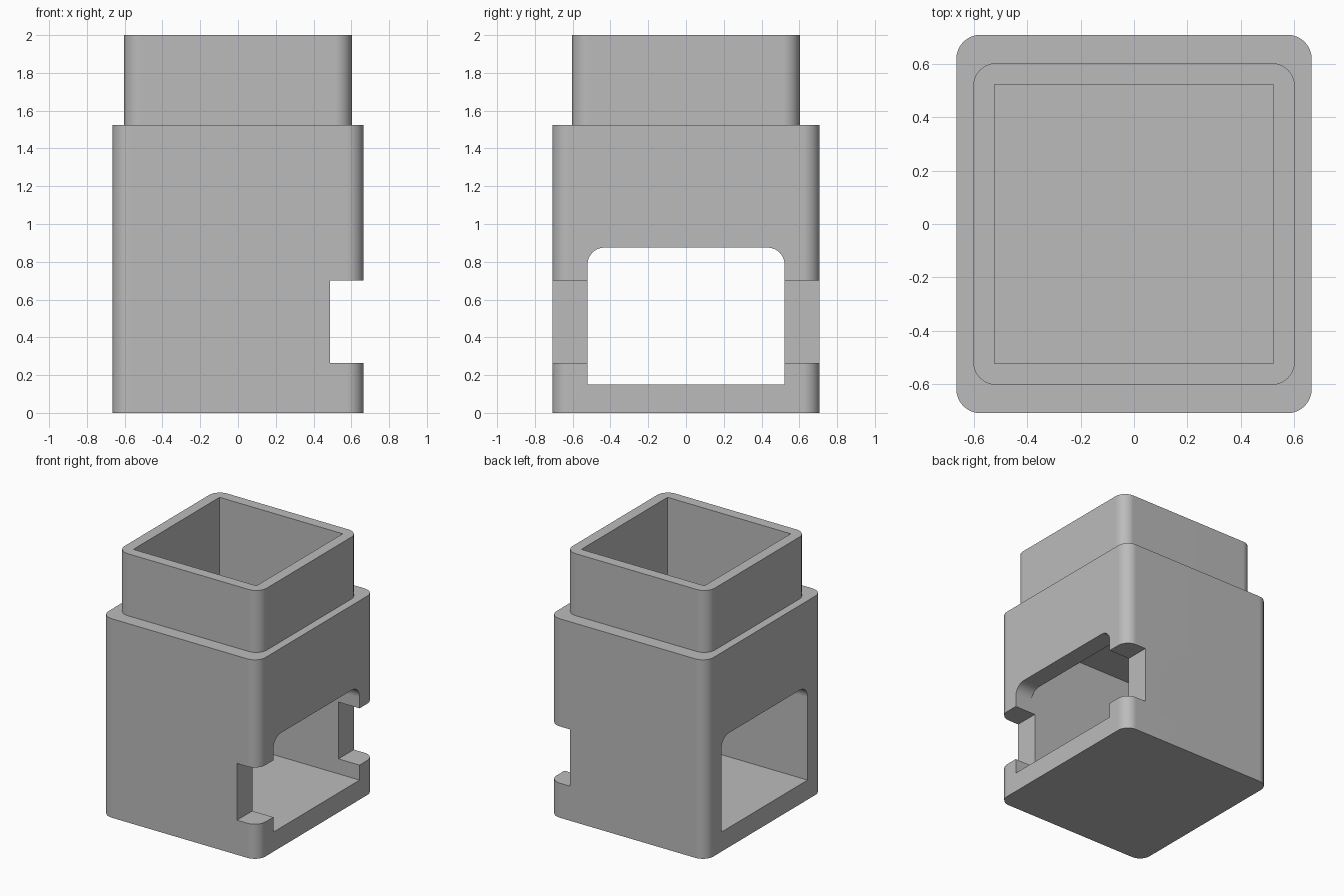
import bpy, bmesh
from math import sin, cos, pi, radians

cube = bpy.data.objects.get("Cube")
if cube:
    bpy.data.objects.remove(cube, do_unlink=True)

GREY = (0.5, 0.5, 0.5, 1)
mat = bpy.data.materials.new("plain grey")
mat.use_nodes = True
mat.diffuse_color = GREY
mat.node_tree.nodes["Principled BSDF"].inputs["Base Color"].default_value = GREY


def rect(u0, u1, v0, v1, radii, steps=10):
    """Rectangle outline; radii run from lower left, counter-clockwise."""
    pts = []
    corners = [(u0, v0, 1, 1), (u1, v0, -1, 1), (u1, v1, -1, -1), (u0, v1, 1, -1)]
    for i, ((u, v, su, sv), r) in enumerate(zip(corners, radii)):
        if r == 0:
            pts.append((u, v))
            continue
        for k in range(steps + 1):
            a = pi + i * pi / 2 + k / steps * pi / 2
            pts.append((u + su * r + r * cos(a), v + sv * r + r * sin(a)))
    return pts


def prism(name, outline, lo, hi, axis="z"):
    """Extrude an xy outline along z, or a yz outline along x."""
    place = (lambda u, v, w: (u, v, w)) if axis == "z" else (lambda u, v, w: (w, u, v))
    bm = bmesh.new()
    base = bm.faces.new([bm.verts.new(place(u, v, lo)) for u, v in outline])
    top = bmesh.ops.extrude_face_region(bm, geom=[base])["geom"]
    shift = (0, 0, hi - lo) if axis == "z" else (hi - lo, 0, 0)
    bmesh.ops.translate(bm, vec=shift,
                        verts=[g for g in top if isinstance(g, bmesh.types.BMVert)])
    bmesh.ops.recalc_face_normals(bm, faces=bm.faces)
    mesh = bpy.data.meshes.new(name)
    bm.to_mesh(mesh)
    bm.free()
    mesh.materials.append(mat)
    obj = bpy.data.objects.new(name, mesh)
    bpy.context.collection.objects.link(obj)
    return obj


def combine(target, tool, operation):
    mod = target.modifiers.new(tool.name, "BOOLEAN")
    mod.operation, mod.solver, mod.object = operation, "EXACT", tool
    bpy.context.view_layer.objects.active = target
    bpy.ops.object.modifier_apply(modifier=mod.name)
    bpy.data.objects.remove(tool, do_unlink=True)


R, INNER, FLOOR = 0.09, 0.522, 0.15
ROUND, SQUARE = (R,) * 4, (0,) * 4
square_hole = rect(-INNER, INNER, -INNER, INNER, SQUARE)

# Outer shell: wide lower body with a narrower collar
housing = prism("housing", rect(-0.665, 0.665, -0.708, 0.708, ROUND), 0, 1.525)
collar = prism("collar", rect(-0.603, 0.603, -0.603, 0.603, ROUND), 1.42, 2)
combine(housing, collar, "UNION")

# Open pocket in the collar and closed chamber below it
combine(housing, prism("pocket", square_hole, 1.36, 2.2), "DIFFERENCE")
combine(housing, prism("chamber", square_hole, FLOOR, 1.285), "DIFFERENCE")

# Window through both sides, rounded at its top corners
window = rect(-INNER, INNER, FLOOR, 0.875, (0, 0, R, R))
combine(housing, prism("window", window, -1, 1, "x"), "DIFFERENCE")

# Notch across the left edge
notch = rect(-1, 1, 0.265, 0.70, SQUARE)
combine(housing, prism("notch", notch, 0.487, 1, "x"), "DIFFERENCE")

# Smooth the rounded corners, keep flat faces flat
bpy.ops.object.select_all(action="DESELECT")
housing.select_set(True)
bpy.context.view_layer.objects.active = housing
bpy.ops.object.shade_smooth_by_angle(angle=radians(30))
weighted = housing.modifiers.new("flat faces", "WEIGHTED_NORMAL")
weighted.keep_sharp = True
